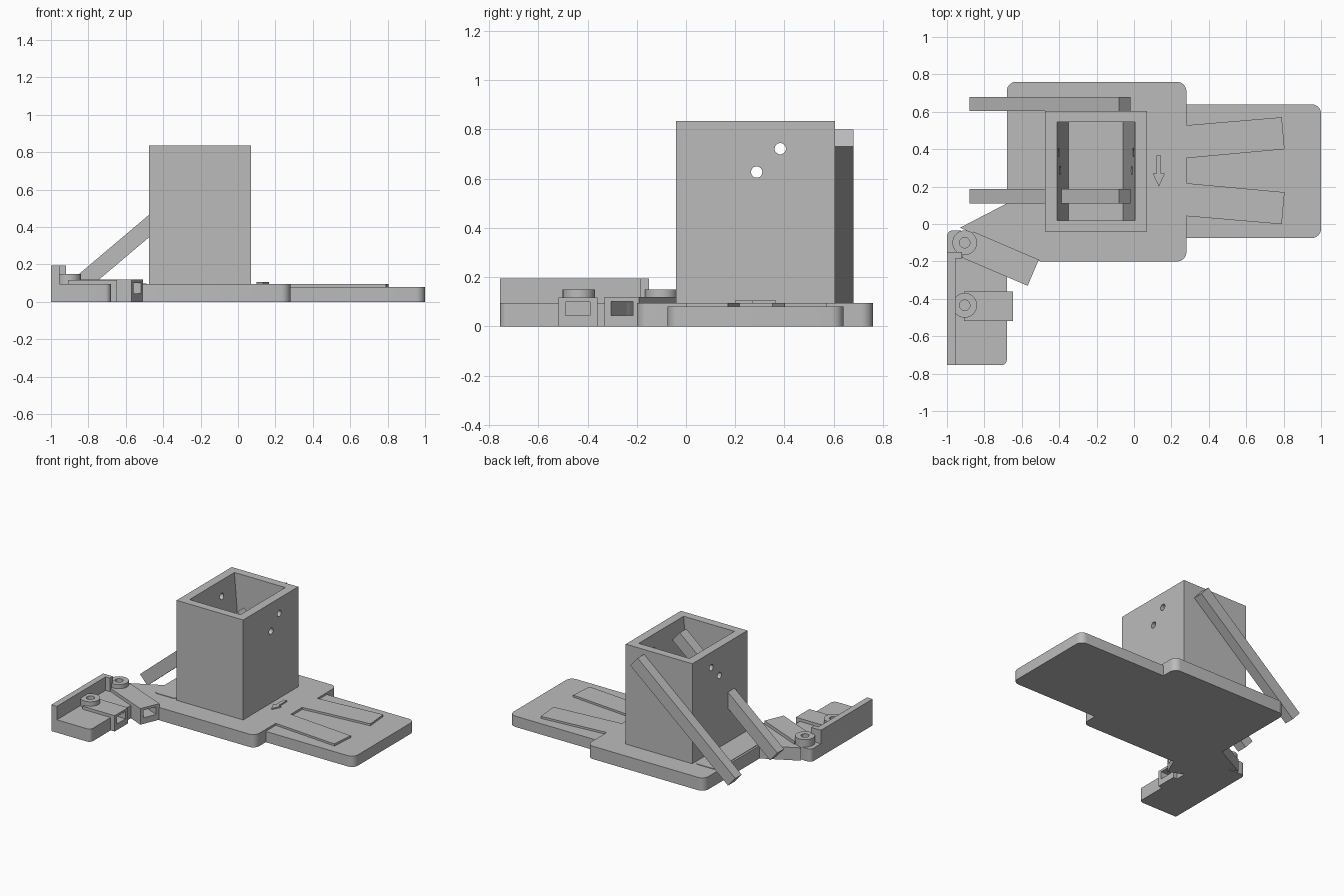
import bpy, bmesh, math
from mathutils import Vector

if "Cube" in bpy.data.objects:
    bpy.data.objects.remove(bpy.data.objects["Cube"])

grey = bpy.data.materials.new("plain_grey")
grey.diffuse_color = (0.5, 0.5, 0.5, 1)
grey.use_nodes = True
grey.node_tree.nodes["Principled BSDF"].inputs["Base Color"].default_value = grey.diffuse_color


def rounded(pts, radii, steps=8):
    """Round chosen corners (index: radius) of a 2D outline."""
    out = []
    for i, p in enumerate(pts):
        p = Vector(p)
        r = radii.get(i, 0)
        if not r:
            out.append(p)
            continue
        a = (Vector(pts[i - 1]) - p).normalized() * r
        b = (Vector(pts[(i + 1) % len(pts)]) - p).normalized() * r
        for k in range(steps + 1):
            t = math.pi / 2 * k / steps
            out.append(p + a * (1 - math.sin(t)) + b * (1 - math.cos(t)))
    return out


def prism(name, pts, lo, hi, axis="z"):
    """Extrude an outline: xy along z, xz along y, or yz along x."""
    place = {"z": lambda u, v, w: (u, v, w),
             "y": lambda u, v, w: (u, w, v),
             "x": lambda u, v, w: (w, u, v)}[axis]
    bm = bmesh.new()
    rings = [[bm.verts.new(place(p[0], p[1], w)) for p in pts] for w in (lo, hi)]
    n = len(pts)
    for ring in rings:
        bm.faces.new(ring)
    for i in range(n):
        j = (i + 1) % n
        bm.faces.new((rings[0][i], rings[0][j], rings[1][j], rings[1][i]))
    bmesh.ops.recalc_face_normals(bm, faces=bm.faces)
    me = bpy.data.meshes.new(name)
    bm.to_mesh(me)
    bm.free()
    me.materials.append(grey)
    ob = bpy.data.objects.new(name, me)
    bpy.context.collection.objects.link(ob)
    return ob


def rect(x0, x1, y0, y1):
    return [(x0, y0), (x1, y0), (x1, y1), (x0, y1)]


def circle(x, y, r, n=32):
    return [(x + r * math.cos(2 * math.pi * k / n), y + r * math.sin(2 * math.pi * k / n))
            for k in range(n)]


def cut(target, cutters):
    """Subtract the cutters from a part and bake the result."""
    for c in cutters:
        m = target.modifiers.new("cut", "BOOLEAN")
        m.operation, m.solver, m.object = "DIFFERENCE", "EXACT", c
    bpy.context.view_layer.update()
    dg = bpy.context.evaluated_depsgraph_get()
    me = bpy.data.meshes.new_from_object(target.evaluated_get(dg))
    target.modifiers.clear()
    target.data = me


def discard(cutters):
    for c in cutters:
        bpy.data.objects.remove(c)


# Main plate with the slanted neck towards the side plate
prism("main_plate", rounded([(-0.68, 0.76), (0.28, 0.76), (0.28, -0.2), (-0.5, -0.2),
                             (-0.93, -0.02), (-0.68, 0.11)],
                            {0: 0.05, 1: 0.05, 2: 0.05}), 0, 0.095)

# Lower front plate with two raised, splayed strips
prism("front_plate", rounded(rect(0.25, 1.0, -0.075, 0.64), {1: 0.05, 2: 0.05}), 0, 0.08)
for side in (1, -1):
    strip = [(0.27, 0.242), (0.79, 0.286), (0.805, 0.115), (0.27, 0.066)]
    prism("raised_strip", [(x, 0.285 + side * y) for x, y in strip], 0.07, 0.095)

# Small direction arrow and label pad
prism("arrow", [(0.133, 0.2), (0.165, 0.27), (0.145, 0.27), (0.145, 0.365),
                (0.12, 0.365), (0.12, 0.27), (0.1, 0.27)], 0.09, 0.105)
prism("label_pad", rounded(rect(-0.665, -0.49, -0.03, 0.595),
                           {k: 0.025 for k in range(4)}), 0.09, 0.099)

# Open tower with tapering inside and two pin holes through both walls
tower = prism("tower", rect(-0.475, 0.07, -0.04, 0.605), 0.08, 0.835)
cutters = [prism("tower_cavity", [(-0.413, 0.86), (0.008, 0.86), (-0.06, 0.096), (-0.35, 0.096)],
                 0.02, 0.545, "y")]
for y, z in ((0.383, 0.722), (0.287, 0.627)):
    cutters.append(prism("pin_hole", circle(y, z, 0.023), -0.6, 0.2, "x"))
cut(tower, cutters)
discard(cutters)

# Two slanted arms
for y0, y1 in ((0.605, 0.68), (0.11, 0.188)):
    arm = prism("slanted_arm", [(-0.88, 0.123), (-0.82, 0.054), (-0.02, 0.73), (-0.08, 0.8)],
                y0, y1, "y")
    if y0 < 0.5:
        pin = [prism("pin_hole", circle(y, z, 0.023), -0.6, 0.2, "x")
               for y, z in ((0.383, 0.722), (0.287, 0.627))]
        discard(pin)

# Side plate and its raised edge wall
side_plate = prism("side_plate", rounded(
    [(-1, -0.755), (-0.68, -0.755), (-0.68, -0.28), (-0.86, -0.05), (-0.93, -0.035), (-1, -0.035)],
    {1: 0.03, 5: 0.03}), 0, 0.095)
prism("edge_wall", [(-1, -0.755), (-0.955, -0.755), (-0.955, -0.185), (-0.92, -0.185),
                    (-0.92, -0.15), (-1, -0.15)], 0.085, 0.195)

# Two hollow sockets, one straight and one turned
a = math.radians(-23.2)


def turned(pts):
    return [(-0.92 + x * math.cos(a) - y * math.sin(a),
             -0.18 + x * math.sin(a) + y * math.cos(a)) for x, y in pts]


socket_1 = prism("straight_socket", rect(-0.91, -0.648, -0.518, -0.36), 0, 0.117)
socket_2 = prism("turned_socket", turned(rect(0, 0.382, 0, 0.152)), 0, 0.119)
bores = [prism("bore", rect(-0.83, -0.6, -0.489, -0.391), 0.045, 0.1),
         prism("bore", turned(rect(0.1, 0.42, 0.027, 0.125)), 0.045, 0.101)]

# Round bosses on the sockets, with blind holes
bosses, wells = [], []
for y in (-0.435, -0.1):
    bosses.append(prism("boss", circle(-0.905, y, 0.066), 0.09, 0.15))
    wells.append(prism("well", circle(-0.905, y, 0.028), 0.05, 0.2))
cut(socket_1, [bores[0], wells[0]])
cut(socket_2, [bores[1], wells[1]])
cut(side_plate, bores + wells)
for boss, well in zip(bosses, wells):
    cut(boss, [well])
discard(bores + wells)

# Smooth the rounded corners and holes, keep the edges sharp
for ob in bpy.context.scene.objects:
    ob.select_set(True)
    bpy.context.view_layer.objects.active = ob
bpy.ops.object.shade_smooth_by_angle(angle=math.radians(30))
